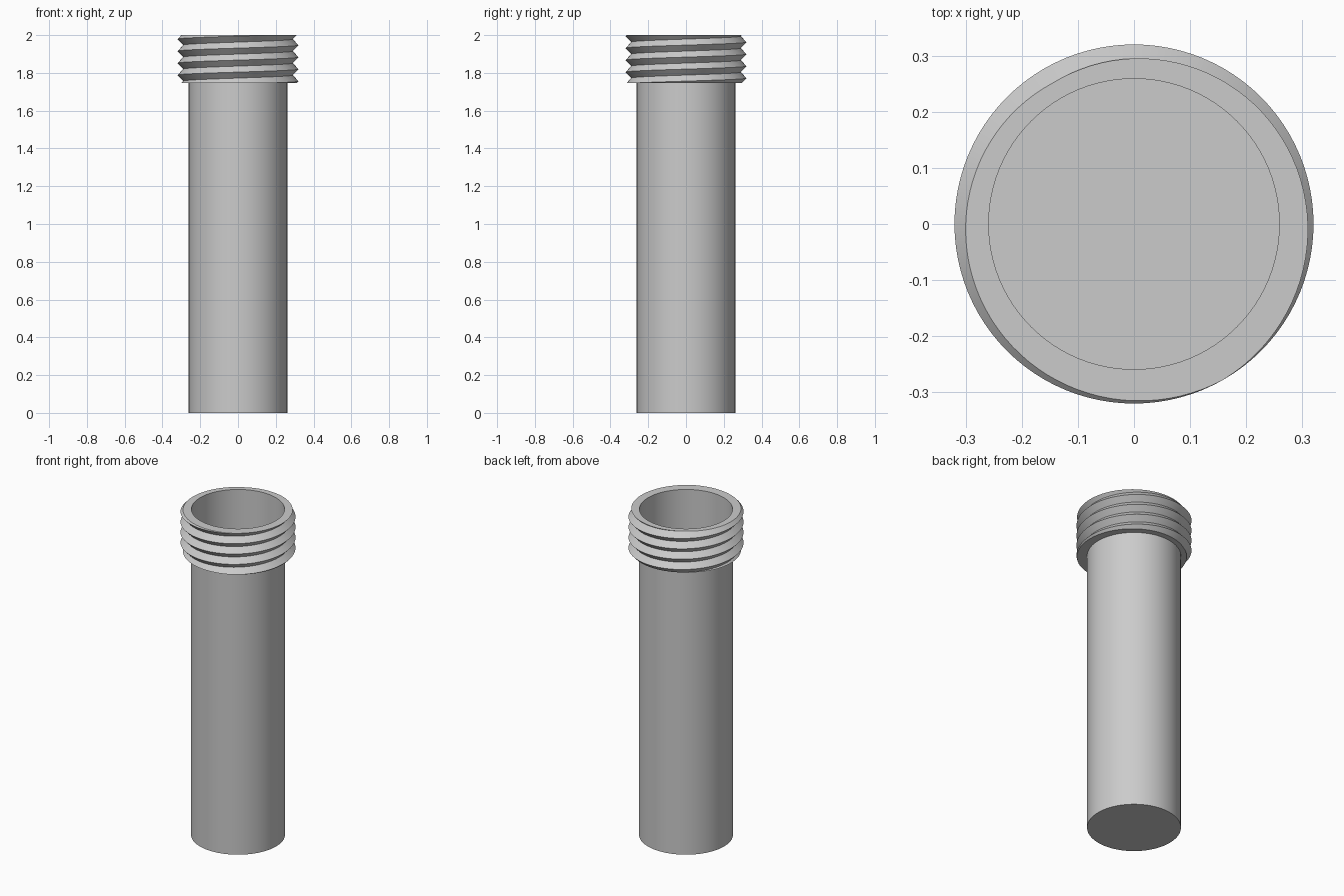
import bpy, bmesh, math

cube = bpy.data.objects.get("Cube")
if cube:
    bpy.data.objects.remove(cube, do_unlink=True)

SIDES = 96
TOP, COLLAR_BASE = 2.0, 1.746
OUTER, INNER = 0.261, 0.259
CREST, ROOT = 0.32, 0.29
TURNS = 4
PITCH = (TOP - COLLAR_BASE) / TURNS
START = math.radians(-60)     # direction where a crest meets the rim

grey = bpy.data.materials.new("plain grey")
grey.use_nodes = True
grey.diffuse_color = (0.6, 0.6, 0.6, 1)
bsdf = next(n for n in grey.node_tree.nodes if n.type == 'BSDF_PRINCIPLED')
bsdf.inputs["Base Color"].default_value = grey.diffuse_color


def revolve(name, column):
    """Sweep column(angle) -> [(radius, z)] around z and join the seam."""
    bm = bmesh.new()
    rows = []
    for i in range(SIDES + 1):
        a = math.tau * i / SIDES
        rows.append([bm.verts.new((r * math.cos(a), r * math.sin(a), z))
                     for r, z in column(a)])
    for c, d in zip(rows, rows[1:]):
        for k in range(len(c) - 1):
            bm.faces.new((c[k], d[k], d[k + 1], c[k + 1]))
    bmesh.ops.remove_doubles(bm, verts=bm.verts, dist=1e-5)
    bmesh.ops.dissolve_degenerate(bm, edges=bm.edges, dist=1e-5)
    mesh = bpy.data.meshes.new(name)
    bm.to_mesh(mesh)
    bm.free()
    mesh.materials.append(grey)
    obj = bpy.data.objects.new(name, mesh)
    bpy.context.collection.objects.link(obj)
    bpy.ops.object.select_all(action='DESELECT')
    obj.select_set(True)
    bpy.context.view_layer.objects.active = obj
    bpy.ops.object.shade_smooth_by_angle(angle=math.radians(30))
    return obj


def thread_radius(z, a):
    """V-shaped thread: crest at whole pitches along a right-hand helix."""
    phase = ((z - TOP) / PITCH - (a - START) / math.tau) % 1
    return ROOT + (CREST - ROOT) * abs(2 * phase - 1)


def collar_column(a):
    # Rows follow the helix; those past the ends are trimmed flat
    points = [(OUTER, COLLAR_BASE)]
    lift = PITCH * (a - START) / math.tau
    for k in range(-2 * TURNS - 4, 4):
        z = min(TOP, max(COLLAR_BASE, TOP + lift + k * PITCH / 2))
        points.append((thread_radius(z, a), z))
    return points + [(INNER, TOP)]


# Thin-walled tube, closed at the bottom and open at the top
tube_profile = [(0, 0), (OUTER, 0), (OUTER, COLLAR_BASE)]
lining_profile = [(INNER, TOP), (INNER, 0.003), (0, 0.003)]
revolve("tube_body", lambda a: tube_profile)
revolve("tube_lining", lambda a: lining_profile)

# Threaded collar around the mouth
revolve("threaded_collar", collar_column)
